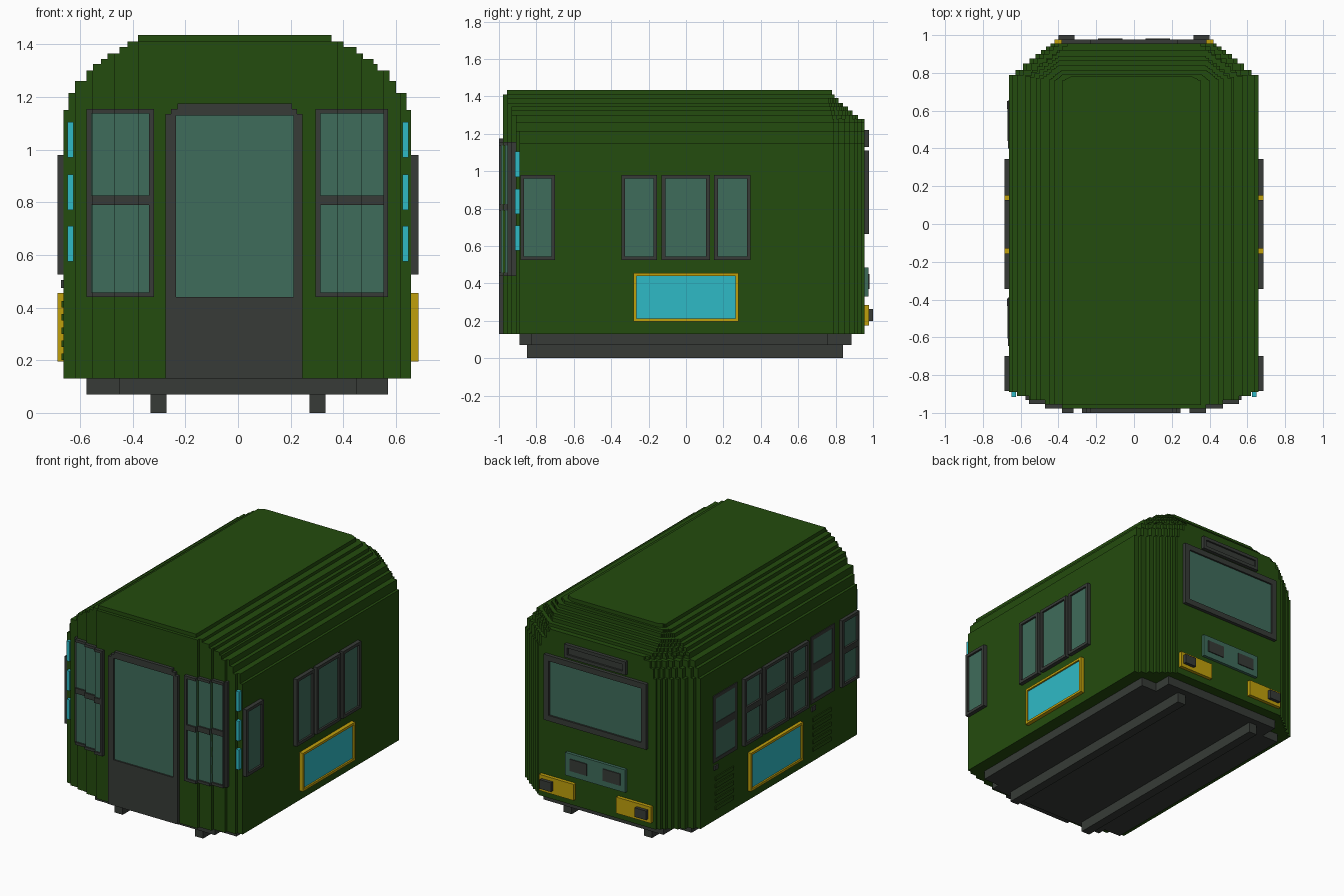
import bpy, bmesh

cube = bpy.data.objects.get("Cube")
if cube:
    bpy.data.objects.remove(cube, do_unlink=True)


def material(name, rgb):
    lin = [((c / 255 + 0.055) / 1.055) ** 2.4 if c > 10 else c / 255 / 12.92 for c in rgb] + [1]
    m = bpy.data.materials.new(name)
    m.use_nodes = True
    m.diffuse_color = lin
    m.node_tree.nodes["Principled BSDF"].inputs["Base Color"].default_value = lin
    return m


GREEN = material("dark green paint", (36, 76, 14))
DARK = material("dark grey metal", (55, 59, 55))
GLASS = material("grey green glass", (63, 108, 91))
CYAN = material("cyan panel", (47, 186, 198))
YELLOW = material("yellow trim", (192, 160, 12))


def finish(name, bm, mat):
    bmesh.ops.recalc_face_normals(bm, faces=bm.faces)
    me = bpy.data.meshes.new(name)
    bm.to_mesh(me)
    bm.free()
    me.materials.append(mat)
    ob = bpy.data.objects.new(name, me)
    bpy.context.collection.objects.link(ob)
    return ob


def boxes(name, mat, items):
    """One object from (x0, x1, y0, y1, z0, z1) boxes."""
    bm = bmesh.new()
    for x0, x1, y0, y1, z0, z1 in items:
        vs = bmesh.ops.create_cube(bm, size=1)["verts"]
        for v in vs:
            v.co = (x1 if v.co.x > 0 else x0, y1 if v.co.y > 0 else y0, z1 if v.co.z > 0 else z0)
    return finish(name, bm, mat)


def frame_rects(a0, a1, z0, z1, t, mid=None):
    """Bars of a rectangular frame, with an optional cross bar at height mid."""
    r = [(a0, a1, z0, z0 + t), (a0, a1, z1 - t, z1),
         (a0, a0 + t, z0 + t, z1 - t), (a1 - t, a1, z0 + t, z1 - t)]
    if mid:
        r.append((a0 + t, a1 - t, mid - t, mid + t))
    return r


# Stepped plan: front steps as (half width, y), back corner steps as (inset x, inset y)
FRONT = [(0.38, -0.978), (0.47, -0.955), (0.555, -0.932), (0.62, -0.91), (0.70, -0.89)]
CORNER = [(0, 0.195), (0.035, 0.165), (0.075, 0.14), (0.11, 0.105),
          (0.14, 0.08), (0.17, 0.055), (0.195, 0.035), (0.22, 0.015), (0.25, 0)]


def half_plan(w, back, front_limit):
    pts = []
    for x, y in FRONT:
        y = max(y, front_limit)
        if pts:
            pts.append((pts[-1][0], y))
        pts.append((min(x, w), y))
    f = (back - 0.755) / 0.2
    fx = max(f, 0.2)
    last = w
    for dx, dy in CORNER:
        pts += [(last, back - f * dy), (w - fx * dx, back - f * dy)]
        last = w - fx * dx
    return pts


# Body and roof: stacked layers (top z, left extent, right extent, back y)
LAYERS = [(1.15, .662, .658, .955), (1.215, .643, .64, .955), (1.26, .62, .60, .955),
          (1.28, .575, .575, .955), (1.30, .575, .575, .92), (1.325, .55, .53, .89),
          (1.345, .52, .515, .865), (1.365, .495, .475, .84), (1.39, .45, .45, .815),
          (1.41, .42, .40, .795), (1.435, .38, .355, .78)]
bm = bmesh.new()
z0 = 0.13
for z1, wl, wr, back in LAYERS:
    lim = -0.957 if z1 > 1.42 else -1
    loop = half_plan(wr, back, lim) + [(-x, y) for x, y in reversed(half_plan(wl, back, lim))]
    clean = []
    for p in loop:
        if not clean or abs(p[0] - clean[-1][0]) + abs(p[1] - clean[-1][1]) > 1e-5:
            clean.append(p)
    face = bm.faces.new([bm.verts.new((x, y, z0)) for x, y in clean])
    up = bmesh.ops.extrude_face_region(bm, geom=[face], use_keep_orig=True)["geom"]
    bmesh.ops.translate(bm, verts=[v for v in up if isinstance(v, bmesh.types.BMVert)],
                        vec=(0, 0, z1 - z0))
    z0 = z1
finish("body_shell", bm, GREEN)

# Underframe and skids
boxes("underframe", DARK, [(-.575, .57, -.83, .76, .07, .131), (-.45, .45, -.89, .885, .07, .131)])
boxes("skids", DARK, [(s * .302 - .031, s * .302 + .031, -.85, .84, 0, .07) for s in (-1, 1)])

# Front door
boxes("front_door", DARK, [(-.275, .245, -.99, -.96, .13, .44), (-.275, -.235, -.99, -.96, .44, 1.135),
                           (.21, .245, -.99, -.96, .44, 1.135), (-.255, .225, -.99, -.96, 1.135, 1.155)])
boxes("front_door_surround", DARK, [(-.275, -.235, -1, -.985, .13, 1.135), (.21, .245, -1, -.985, .13, 1.135),
                                    (-.255, .225, -1, -.985, 1.13, 1.155), (-.23, .205, -1, -.96, 1.15, 1.175),
                                    (-.235, .21, -1, -.985, .13, .44)])
boxes("front_door_glass", GLASS, [(-.236, .211, -.99, -.96, .44, 1.135)])


# Front side windows follow the stepped wall
def on_front(rects, depth):
    out = []
    for a0, a1, za, zb in rects:
        inner = 0
        for x, y in FRONT:
            for lo, hi in ((inner, x), (-x, -inner)):
                lo, hi = max(lo, a0), min(hi, a1)
                if hi - lo > 1e-4:
                    out.append((lo, hi, y - depth, y + 0.01, za, zb))
            inner = x
    return out


for side, a0, a1 in (("right", -.575, -.32), ("left", .295, .57)):
    boxes("front_window_frame_" + side, DARK, on_front(frame_rects(a0, a1, .44, 1.155, .018, .807), .022))
    boxes("front_window_glass_" + side, GLASS, on_front([(a0 + .01, a1 - .01, .45, 1.145)], .012))

# Corner marker lights
boxes("corner_lights", CYAN, [(min(s * .625, s * .648), max(s * .625, s * .648), -.915, -.88, z, z + .135)
                              for s in (-1, 1) for z in (.575, .77, .97)])


# Side windows and panels; s is the side sign
def on_side(s, rects, depth):
    xs = sorted((s * .65, s * (.66 + depth)))
    return [(xs[0], xs[1], *r) for r in rects]


WINDOWS = [(-.885, -.70), (-.345, -.155), (-.13, .128), (.15, .345)]
for s, side in ((1, "left"), (-1, "right")):
    mid = .765 if s < 0 else None
    bars = [r for a, b in WINDOWS for r in frame_rects(a, b, .525, .98, .02, mid)]
    boxes("side_window_frames_" + side, DARK, on_side(s, bars, .025))
    boxes("side_window_glass_" + side, GLASS,
          on_side(s, [(a + .01, b - .01, .535, .97) for a, b in WINDOWS], .012))
    boxes("side_panel_trim_" + side, YELLOW, on_side(s, frame_rects(-.28, .28, .195, .455, .016), .025))
    boxes("side_panel_" + side, CYAN, on_side(s, [(-.27, .27, .205, .445)], .014))

# Doors with louvres on one side
for name, a, b in (("rear", .40, .655), ("forward", -.645, -.39)):
    boxes(name + "_door_frame", DARK, on_side(-1, frame_rects(a, b, .525, .98, .025, .765), .007))
    boxes(name + "_door_glass", GLASS, on_side(-1, [(a + .01, b - .01, .535, .97)], .004))
    boxes(name + "_door_louvres", GREEN,
          on_side(-1, [(a + .04, b - .02, z, z + .025) for z in (.20, .25, .30, .35, .40)], .01))
    boxes(name + "_door_handle", DARK, on_side(-1, [(b - .045, b - .005, .475, .505)], .012))


# Back end
def on_back(rects, y):
    return [(a, b, .94, y, za, zb) for a, b, za, zb in rects]


boxes("windshield_frame", DARK, on_back(frame_rects(-.385, .385, .665, 1.11, .038), .978))
boxes("windshield_glass", GLASS, on_back([(-.36, .36, .69, 1.09)], .966))
boxes("destination_sign", DARK, on_back([(-.23, .23, 1.13, 1.215)], .966)
      + on_back(frame_rects(-.23, .23, 1.13, 1.22, .022), .978))
boxes("center_light_panel", GLASS, on_back([(-.225, .225, .33, .485)], .975))
boxes("center_lamps", DARK, on_back([(-.19, -.06, .37, .45), (.06, .19, .37, .45)], .981))
boxes("headlight_plates", YELLOW, on_back([(-.42, -.16, .175, .285), (.16, .42, .175, .285)], .978))
boxes("headlights", DARK, on_back([(-.40, -.315, .20, .262), (.315, .40, .20, .262)], 1.0))
